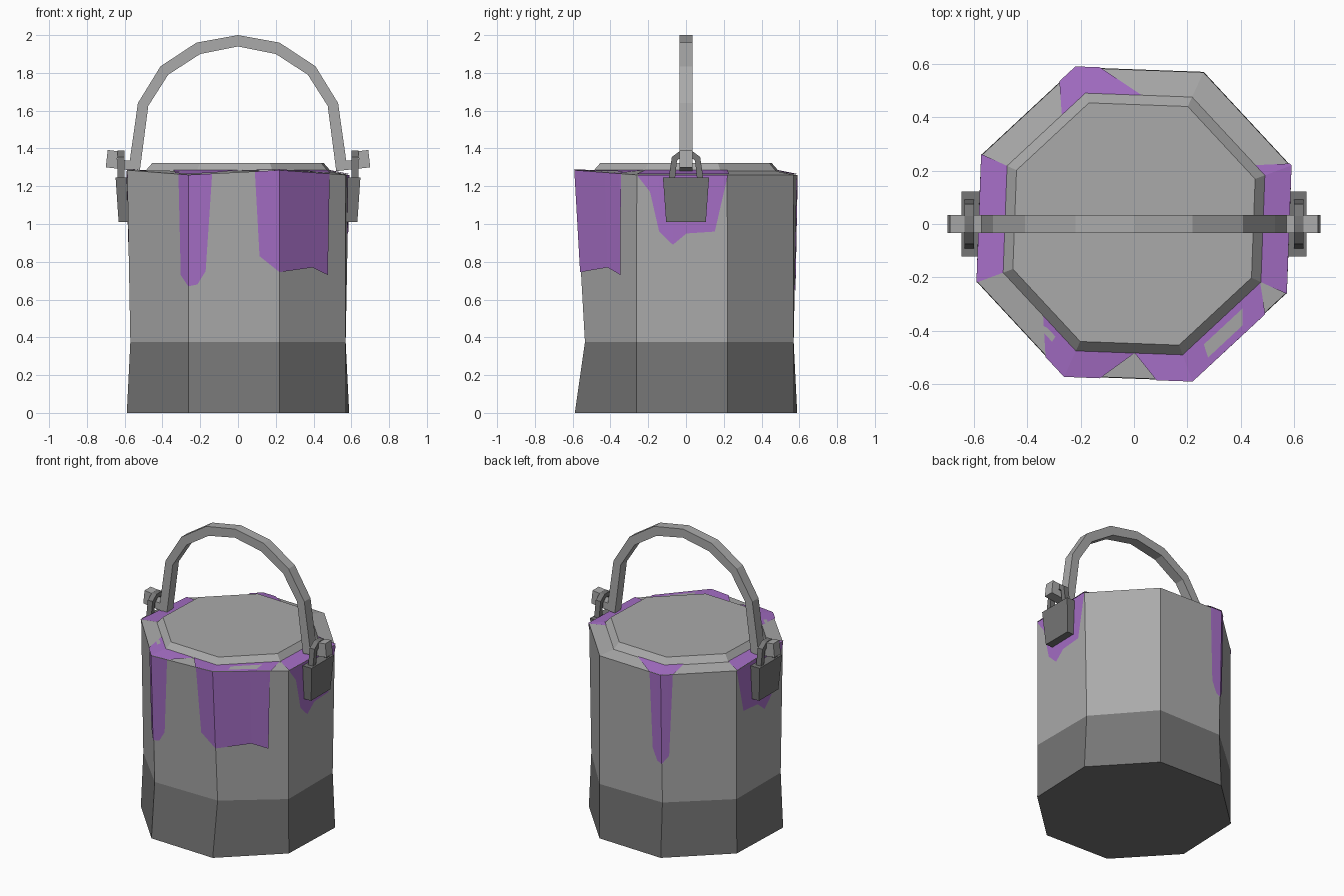
import bpy, math
from mathutils import Vector

if "Cube" in bpy.data.objects:
    bpy.data.objects.remove(bpy.data.objects["Cube"])


def material(name, r, g, b):
    m = bpy.data.materials.new(name)
    m.diffuse_color = (r, g, b, 1)
    m.use_nodes = True
    m.node_tree.nodes["Principled BSDF"].inputs["Base Color"].default_value = m.diffuse_color
    return m


GREY = material("light_grey_metal", 0.40, 0.40, 0.40)
DARK = material("dark_grey_metal", 0.18, 0.18, 0.18)
PAINT = material("purple_paint", 0.375, 0.155, 0.56)


def build(name, verts, faces, mats, rule=None):
    me = bpy.data.meshes.new(name)
    me.from_pydata([tuple(v) for v in verts], [], faces)
    me.validate()
    for m in mats:
        me.materials.append(m)
    if rule:
        for p in me.polygons:
            p.material_index = rule(p)
    ob = bpy.data.objects.new(name, me)
    bpy.context.collection.objects.link(ob)
    return ob


# ---- octagonal bucket with raised lid ----
def octagon(r, z):
    a = [math.radians(20.4 + 45 * k) for k in range(8)]
    return [Vector((r * math.cos(t), r * math.sin(t), z)) for t in a]


bottom = octagon(0.628, 0)
waist = [Vector((max(-0.57, min(0.57, v.x)), max(-0.535, min(0.57, v.y)), 0.375))
         for v in bottom]
rim = octagon(0.626, 1.26)
for k in (4, 6):
    rim[k].z = 1.285          # slightly bent rim corners
lid_base = octagon(0.524, 1.28)
lid_top = octagon(0.485, 1.322)

rings = [bottom, waist, rim, lid_base, lid_top]
verts = [v for r in rings for v in r]
faces = [tuple(reversed(range(8))), tuple(range(32, 40))]
for i in range(4):
    for k in range(8):
        n = (k + 1) % 8
        faces.append((i * 8 + k, i * 8 + n, i * 8 + 8 + n, i * 8 + 8 + k))
build("bucket", verts, faces, [GREY, DARK], lambda p: 1 if p.center.z < 0.37 else 0)


# ---- paint drips: thin plates following the wall and rim ----
def along(ring, t):
    k = math.floor(t)
    return ring[k % 8].lerp(ring[(k + 1) % 8], t - k)


def on_wall(t, z=None):
    lo, hi = along(waist, t), along(rim, t)
    p = hi.copy() if z is None else lo.lerp(hi, min(1, (z - lo.z) / (hi.z - lo.z)))
    out = Vector((p.x, p.y, 0)).normalized()
    return p + out * 0.005


def strip(name, a, b):
    n = len(a)
    build(name, a + b, [(i, n + i, n + i + 1, i + 1) for i in range(n - 1)], [PAINT])


def drip(name, outline, edge):
    # outline: (position round the octagon, lower height); edge: (rim, lid) positions
    strip(name + "_drip", [on_wall(t) for t, z in outline],
          [on_wall(t, z) for t, z in outline])
    up = Vector((0, 0, 0.005))
    strip(name + "_rim_paint", [along(lid_base, i) + up for o, i in edge],
          [on_wall(o) + up for o, i in edge])


drip("front_left", [(4.84, 1.26), (4.875, 0.73), (5, 0.67), (5.1, 0.68), (5.19, 0.75), (5.26, 1.26)],
     [(4.79, 4.55), (5, 5), (5.28, 5.55)])
drip("front_right", [(5.73, 1.27), (5.78, 0.83), (6, 0.745), (6.49, 0.77), (6.72, 0.73), (6.75, 1.26)],
     [(5.72, 5.55), (6, 6), (6.77, 6.99)])
drip("back", [(1.82, 1.26), (1.86, 0.74), (1.93, 0.66), (2, 0.645), (2.1, 0.7), (2.16, 1.26)],
     [(1.81, 1.47), (2, 2), (2.17, 2.3)])
side = [(7.02, 1.25), (7.15, 1.17), (7.25, 0.96), (7.4, 0.89), (7.55, 0.95),
        (7.86, 0.96), (7.96, 1.17), (8, 1.25)]
drip("right", side, [(7, 7), (8, 8), (8.02, 8.13)])
drip("left", [(11 - t, z) for t, z in reversed(side)], [(3, 3), (4, 4)])


# ---- swept strips: handle and rings ----
def band(name, outer, inner, place, w0, w1, mat):
    verts = []
    for o, i in zip(outer, inner):
        verts += [place(o, w0), place(o, w1), place(i, w1), place(i, w0)]
    n = len(outer)
    faces = [(3, 2, 1, 0), tuple(range(4 * n - 4, 4 * n))]
    for s in range(n - 1):
        for k in range(4):
            j = (k + 1) % 4
            faces.append((4 * s + k, 4 * s + j, 4 * s + 4 + j, 4 * s + 4 + k))
    ob = build(name, verts, faces, [mat])
    import bmesh
    bm = bmesh.new()
    bm.from_mesh(ob.data)
    bmesh.ops.recalc_face_normals(bm, faces=bm.faces)
    bm.to_mesh(ob.data)
    bm.free()


def full(half):
    return half + [(-x, z) for x, z in reversed(half[:-1])]


h_out = [(0.635, 1.385), (0.64, 1.342), (0.573, 1.335), (0.53, 1.64), (0.41, 1.835), (0.22, 1.96), (0, 2)]
h_in = [(0.69, 1.392), (0.70, 1.30), (0.52, 1.28), (0.475, 1.625), (0.37, 1.79), (0.2, 1.9), (0, 1.94)]
band("handle", full(h_out), full(h_in), lambda p, w: (p[0], w, p[1]), -0.034, 0.034, GREY)

r_out = [(0.092, 1.24), (0.075, 1.355), (0.03, 1.388), (0, 1.39)]
r_in = [(0.058, 1.24), (0.048, 1.335), (0.02, 1.358), (0, 1.36)]
for s, label in ((1, "right"), (-1, "left")):
    # loop holding the handle
    band(label + "_handle_ring", full(r_out), full(r_in),
         lambda p, w: (s * w, p[0], p[1]), 0.6, 0.637, DARK)
    # tapered mounting block
    band(label + "_handle_mount", [(0.648, 0.122, 1.245), (0.632, 0.105, 1.01)],
         [(0.575, 0.122, 1.245), (0.575, 0.105, 1.01)],
         lambda p, w: (s * p[0], w * p[1], p[2]), -1, 1, DARK)
